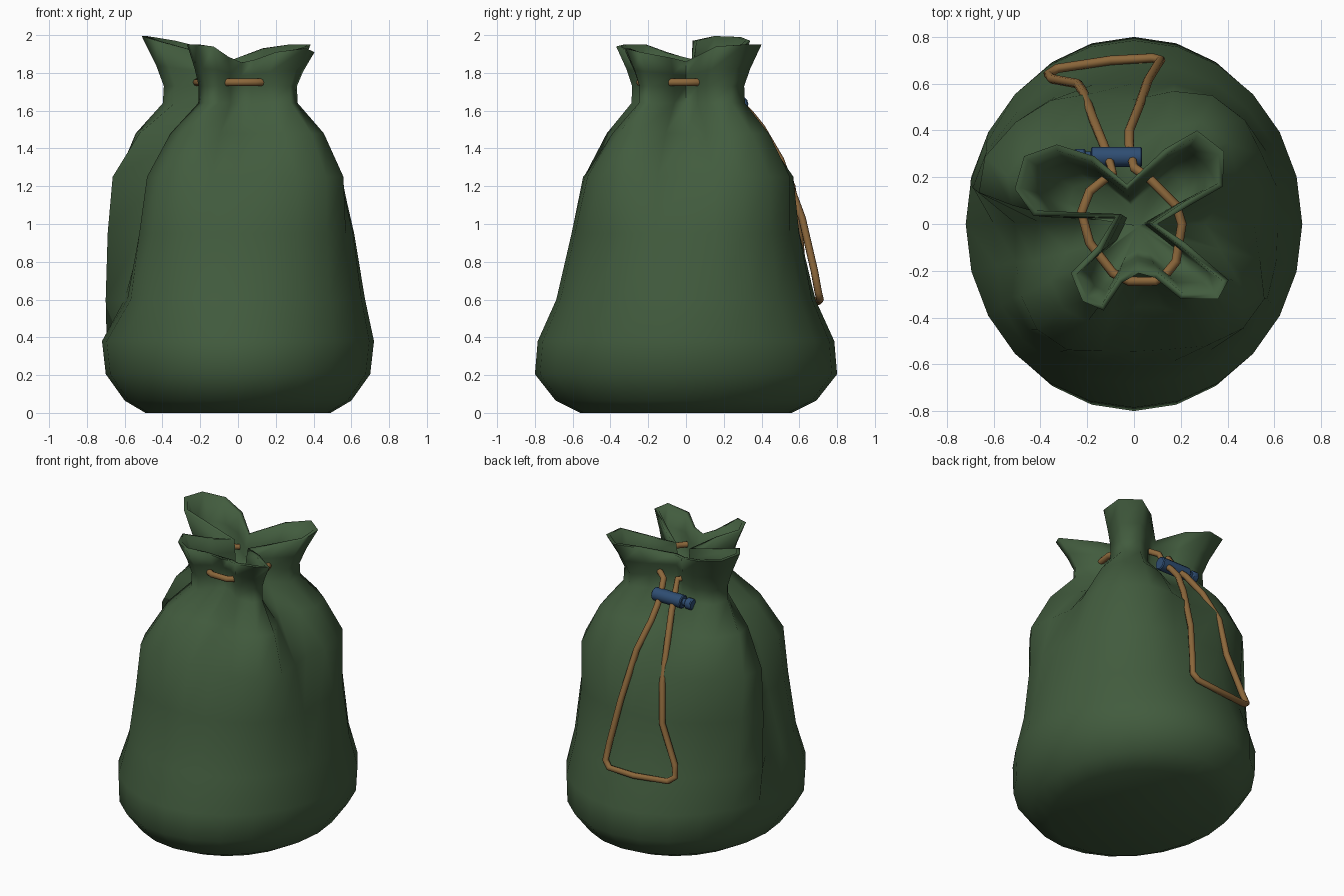
import bpy, bmesh, math
from mathutils import Vector

if "Cube" in bpy.data.objects:
    bpy.data.objects.remove(bpy.data.objects["Cube"])


def material(name, rgb):
    m = bpy.data.materials.new(name)
    m.diffuse_color = (*rgb, 1)
    m.use_nodes = True
    m.node_tree.nodes["Principled BSDF"].inputs["Base Color"].default_value = m.diffuse_color
    return m


GREEN = material("green cloth", (0.054, 0.106, 0.048))
TAN = material("tan cord", (0.26, 0.135, 0.043))
BLUE = material("blue plastic", (0.028, 0.075, 0.17))


def smooth(ob, angle):
    bpy.ops.object.select_all(action='DESELECT')
    ob.select_set(True)
    bpy.context.view_layer.objects.active = ob
    bpy.ops.object.shade_smooth_by_angle(angle=math.radians(angle))


# Gathered mouth outline: four lobes, 24 points counter-clockwise from +x (x, y, rim z)
MOUTH = [(.10, .0, 1.86), (.24, .08, 1.90), (.38, .16, 1.94), (.385, .31, 1.95),
         (.27, .40, 1.95), (.13, .32, 1.93), (-.03, .17, 1.87), (-.17, .29, 1.93),
         (-.33, .34, 1.97), (-.47, .29, 1.99), (-.51, .15, 1.995), (-.43, .035, 1.97),
         (-.08, .03, 1.87), (-.16, -.10, 1.91), (-.27, -.21, 1.95), (-.22, -.33, 1.95),
         (-.13, -.37, 1.94), (-.05, -.25, 1.885), (.02, -.21, 1.855), (.09, -.23, 1.87),
         (.20, -.32, 1.91), (.36, -.32, 1.93), (.405, -.24, 1.91), (.22, -.08, 1.88)]

# Sack levels: z, ellipse rx, ry, weight of mouth outline, outline scale, left fold depth
LEVELS = [(0.0, .49, .56, 0, 1, 0), (.065, .60, .69, 0, 1, 0), (.205, .70, .80, 0, 1, 0),
          (.38, .72, .785, 0, 1, 0), (.60, .69, .70, .03, 1.2, .055),
          (.95, .67, .645, .10, 1.2, .08), (1.25, .68, .67, .30, 1.2, .07),
          (1.48, .61, .57, .60, 1.0, .04), (1.64, .5, .5, 1, .78, 0),
          (1.73, .5, .5, 1, .77, 0), (1.81, .5, .5, 1, .85, 0)]
FOLD = {10: -.6, 11: -.7, 12: 1.3, 13: 1.2, 14: .4}


def inset(ring, amount):
    """Points of a closed outline moved inwards in plan."""
    out = []
    for i, p in enumerate(ring):
        t = (p - ring[i - 1]).to_2d().normalized() + (ring[(i + 1) % 24] - p).to_2d().normalized()
        t.normalize()
        out.append(p + Vector((-t.y, t.x, 0)) * amount)
    return out


outer = []
for z, rx, ry, w, s, d in LEVELS:
    ring = []
    for i, (mx, my, mz) in enumerate(MOUTH):
        a = math.tau * i / 24
        x = w * s * mx + (1 - w) * rx * math.cos(a) + d * FOLD.get(i, 0)
        y = w * s * my + (1 - w) * ry * math.sin(a)
        dz = (mz - 1.92) * .4 if z > 1.8 else 0
        ring.append(Vector((x, y, z + dz)))
    outer.append(ring)
rim = [Vector(p) for p in MOUTH]
# Cloth edge, inner wall of the mouth, and the puckered inside below the cord
inner = [inset(rim, .026), inset(outer[-1], .024), inset(outer[-2], .022),
         [p.lerp(Vector((.02, -.01, 1.66)), .25) for p in inset(outer[-3], .022)]]

bm = bmesh.new()
rings = [[bm.verts.new(p) for p in r] for r in outer + [rim] + inner]
bm.faces.new(rings[0][::-1])
for lo, hi in zip(rings, rings[1:]):
    for i in range(24):
        j = (i + 1) % 24
        bm.faces.new((lo[i], lo[j], hi[j], hi[i]))
centre = bm.verts.new((.02, -.01, 1.67))
for i in range(24):
    bm.faces.new((rings[-1][i], rings[-1][(i + 1) % 24], centre))
me = bpy.data.meshes.new("sack")
bm.to_mesh(me)
bm.free()
sack = bpy.data.objects.new("sack", me)
bpy.context.collection.objects.link(sack)
me.materials.append(GREEN)
smooth(sack, 100)

# Drawstring: closed path round the neck, through the toggle, hanging in a loop at the back
PATH = [(-.02, .335, 1.59), (-.01, .285, 1.635), (.0, .24, 1.73), (.06, .20, 1.75),
        (.18, .08, 1.75), (.205, 0, 1.75), (.18, -.16, 1.75), (.14, -.21, 1.75),
        (.09, -.245, 1.75), (-.02, -.245, 1.75), (-.09, -.21, 1.75), (-.19, -.08, 1.75),
        (-.225, .05, 1.75), (-.19, .14, 1.75), (-.09, .22, 1.74), (-.11, .285, 1.635),
        (-.13, .34, 1.58), (-.175, .45, 1.42), (-.215, .56, 1.2), (-.24, .60, .95),
        (-.35, .62, .70), (-.368, .64, .63), (-.33, .665, .60), (-.1, .70, .59),
        (.08, .71, .60), (.115, .70, .64), (.10, .68, .75), (.06, .615, 1.03),
        (.02, .50, 1.34), (-.02, .40, 1.51)]
cu = bpy.data.curves.new("drawstring", 'CURVE')
cu.dimensions = '3D'
cu.bevel_depth = .02
cu.bevel_resolution = 2
sp = cu.splines.new('POLY')
sp.points.add(len(PATH) - 1)
for p, co in zip(sp.points, PATH):
    p.co = (*co, 1)
sp.use_cyclic_u = True
cord = bpy.data.objects.new("drawstring", cu)
bpy.context.collection.objects.link(cord)
cu.materials.append(TAN)
bpy.ops.object.select_all(action='DESELECT')
cord.select_set(True)
bpy.context.view_layer.objects.active = cord
bpy.ops.object.convert(target='MESH')
smooth(bpy.context.object, 60)


# Cord lock: barrel, plunger stem and button along x
def barrel(name, x0, x1, r):
    bpy.ops.mesh.primitive_cylinder_add(vertices=12, radius=r, depth=x1 - x0,
                                        location=((x0 + x1) / 2, .287, 1.635),
                                        rotation=(0, math.pi / 2, 0))
    ob = bpy.context.object
    ob.name = name
    ob.data.materials.append(BLUE)
    bev = ob.modifiers.new("bevel", 'BEVEL')
    bev.width = .006
    smooth(ob, 40)


barrel("toggle_body", -.185, .035, .043)
barrel("toggle_stem", -.235, -.18, .024)
barrel("toggle_button", -.255, -.208, .036)
